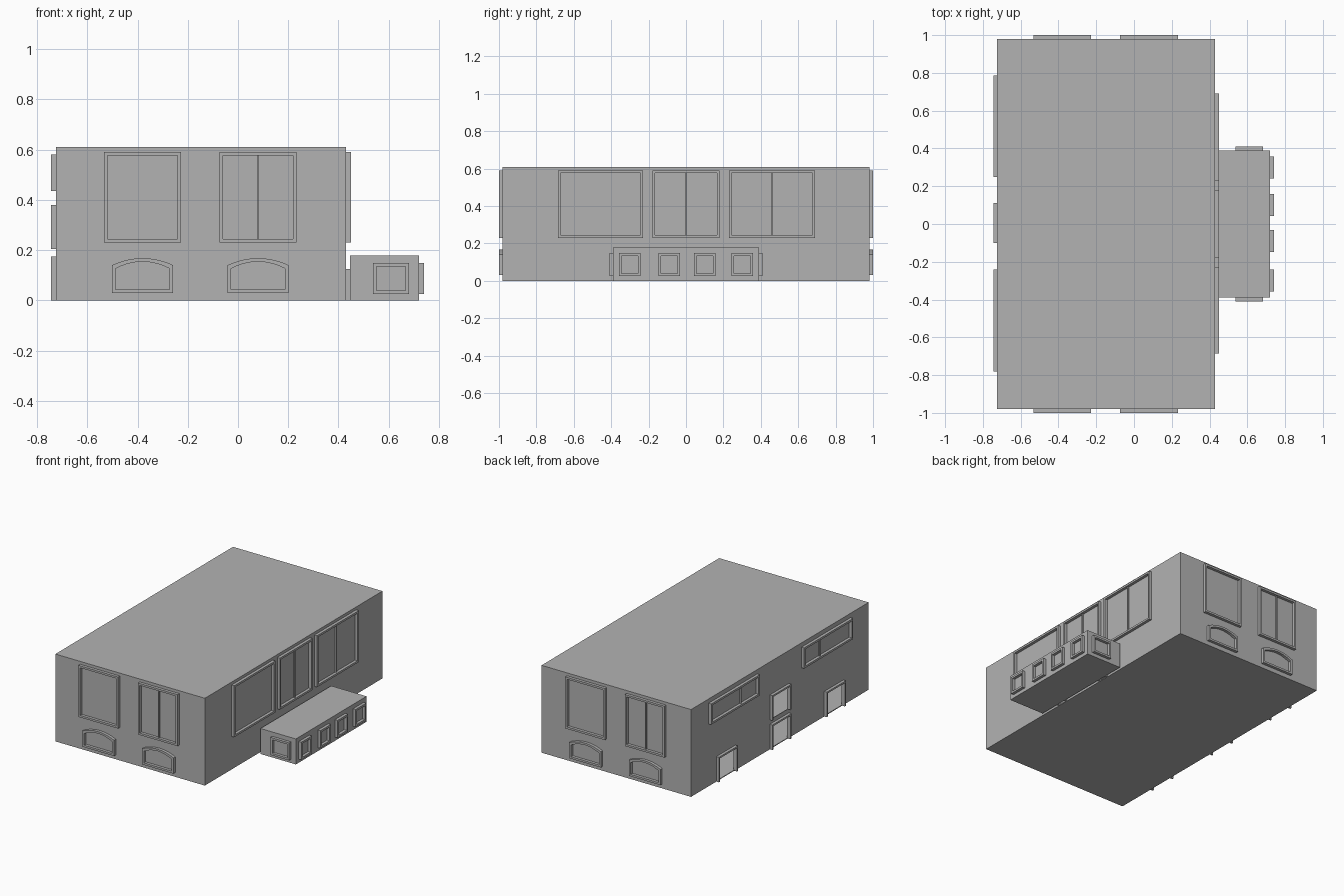
import bpy, bmesh, math
from mathutils import Vector

if "Cube" in bpy.data.objects:
    bpy.data.objects.remove(bpy.data.objects["Cube"])

grey = bpy.data.materials.new("plain_grey")
grey.diffuse_color = (0.45, 0.45, 0.45, 1)
grey.use_nodes = True
grey.node_tree.nodes["Principled BSDF"].inputs["Base Color"].default_value = grey.diffuse_color

X0, X1, Y, H = -0.725, 0.43, 0.98, 0.61     # main hall extents
AX0, AX1, AY, AH = 0.447, 0.72, 0.39, 0.178  # annex extents
SKIN = 0.005                                 # wall thickness
DEPTH = 0.02                                 # how far frames stand out

# Each wall: origin, direction along the wall, outward direction
WALLS = {
    "front": ((0, -Y, 0), (1, 0, 0), (0, -1, 0)),
    "back": ((0, Y, 0), (1, 0, 0), (0, 1, 0)),
    "left": ((X0, 0, 0), (0, 1, 0), (-1, 0, 0)),
    "right": ((X1, 0, 0), (0, 1, 0), (1, 0, 0)),
    "annex_front": ((0, -AY, 0), (1, 0, 0), (0, -1, 0)),
    "annex_back": ((0, AY, 0), (1, 0, 0), (0, 1, 0)),
    "annex_side": ((AX1, 0, 0), (0, 1, 0), (1, 0, 0)),
}


def finish(bm, name):
    bmesh.ops.recalc_face_normals(bm, faces=bm.faces)
    mesh = bpy.data.meshes.new(name)
    bm.to_mesh(mesh)
    bm.free()
    mesh.materials.append(grey)
    ob = bpy.data.objects.new(name, mesh)
    bpy.context.collection.objects.link(ob)
    return ob


def box(name, lo, hi):
    bm = bmesh.new()
    bmesh.ops.create_cube(bm, size=1)
    for v in bm.verts:
        v.co = Vector([lo[i] + (v.co[i] + 0.5) * (hi[i] - lo[i]) for i in range(3)])
    return finish(bm, name)


def outline(u0, u1, z0, z1, rise):
    """Rectangle, with a shallow arched head when rise is above zero."""
    pts = [(u0, z0), (u1, z0)]
    n = 10 if rise else 1
    for i in range(n + 1):
        t = i / n
        pts.append((u1 + (u0 - u1) * t, z1 - rise * (2 * t - 1) ** 2))
    return pts


def place(wall, u, z, d):
    o, along, out = (Vector(a) for a in WALLS[wall])
    return o + along * u + out * d + Vector((0, 0, z))


def window(name, wall, u0, u1, z0, z1, rise=0, bars=(), t=0.014):
    """Raised frame ring, plus upright glazing bars at the given places."""
    bm = bmesh.new()
    loops = []
    for inset, d in ((0, 0), (0, DEPTH), (t, DEPTH), (t, 0)):
        pts = outline(u0 + inset, u1 - inset, z0 + inset, z1 - inset, rise)
        loops.append([bm.verts.new(place(wall, u, z, d)) for u, z in pts])
    n = len(loops[0])
    for k in range(4):
        a, b = loops[k], loops[(k + 1) % 4]
        for i in range(n):
            j = (i + 1) % n
            bm.faces.new((a[i], a[j], b[j], b[i]))
    finish(bm, name)
    for u in bars:
        p = place(wall, u - 0.004, z0 + t, 0)
        q = place(wall, u + 0.004, z1 - t, DEPTH * 0.5)
        box(name + "_bar", [min(a, b) for a, b in zip(p, q)],
            [max(a, b) for a, b in zip(p, q)])


def door_frame(name, wall, u0, u1, z0, z1, t=0.012):
    """Two jambs and a head, open at the threshold."""
    pts = [(u0, z0), (u0, z1), (u1, z1), (u1, z0),
           (u1 - t, z0), (u1 - t, z1 - t), (u0 + t, z1 - t), (u0 + t, z0)]
    bm = bmesh.new()
    a, b = ([bm.verts.new(place(wall, u, z, d)) for u, z in pts] for d in (0, DEPTH))
    for i in range(8):
        j = (i + 1) % 8
        bm.faces.new((a[i], a[j], b[j], b[i]))
    for loop in (a, b):
        for i, j in ((0, 1), (1, 2), (2, 3)):
            bm.faces.new((loop[i], loop[j], loop[7 - j], loop[7 - i]))
    finish(bm, name)


def carve(target, lo, hi):
    cutter = box("cutter", lo, hi)
    mod = target.modifiers.new("opening", 'BOOLEAN')
    mod.operation, mod.solver, mod.object = 'DIFFERENCE', 'EXACT', cutter
    bpy.context.view_layer.objects.active = target
    bpy.ops.object.modifier_apply(modifier=mod.name)
    bpy.data.objects.remove(cutter)


# Hollow main hall and the low annex beside it
hall = box("main_hall", (X0, -Y, 0), (X1, Y, H))
carve(hall, (X0 + SKIN, -Y + SKIN, SKIN), (X1 - SKIN, Y - SKIN, H - SKIN))
box("annex", (AX0, -AY, 0), (AX1, AY, AH))

# Open doorways in the left wall
T = 0.012
for name, y, z0, z1 in (("back_door", 0.595, 0, 0.175), ("middle_door", 0.005, 0, 0.175),
                        ("front_door", -0.595, 0, 0.175), ("upper_door", 0.005, 0.205, 0.38)):
    carve(hall, (X0 - 0.05, y - 0.105 + T, max(z0, SKIN + 0.001)),
          (X0 + 0.05, y + 0.105 - T, z1 - T))
    door_frame(name + "_frame", "left", y - 0.105, y + 0.105, z0, z1, T)

# Passages linking hall and annex
for y in (-0.205, 0.205):
    carve(hall, (X1 - 0.05, y - 0.03, SKIN + 0.001), (X1 + 0.05, y + 0.03, 0.113))
    door_frame("passage_frame", "right", y - 0.042, y + 0.042, 0, 0.125)

# High strip windows on the left wall
window("strip_window", "left", 0.25, 0.785, 0.435, 0.58, bars=(0.44,))
window("strip_window", "left", -0.78, -0.24, 0.435, 0.58, bars=(-0.43,))

# Tall windows and arched basement windows on both end walls
for wall, barred in (("front", 0.08), ("back", -0.38)):
    for x in (-0.38, 0.08):
        window(wall + "_tall_window", wall, x - 0.153, x + 0.153, 0.23, 0.59,
               bars=(x,) if x == barred else ())
        window(wall + "_arched_window", wall, x - 0.122, x + 0.122, 0.03, 0.168, rise=0.028)

# Row of tall windows above the annex
for y0, y1, bars in ((-0.685, -0.23, ()), (-0.18, 0.18, (0.0,)), (0.23, 0.69, (0.46,))):
    window("side_tall_window", "right", y0, y1, 0.23, 0.59, bars=bars)

# Annex windows
for y in (-0.3, -0.09, 0.1, 0.3):
    window("annex_window", "annex_side", y - 0.058, y + 0.058, 0.025, 0.148)
for wall in ("annex_front", "annex_back"):
    window("annex_end_window", wall, 0.538, 0.682, 0.025, 0.148)
